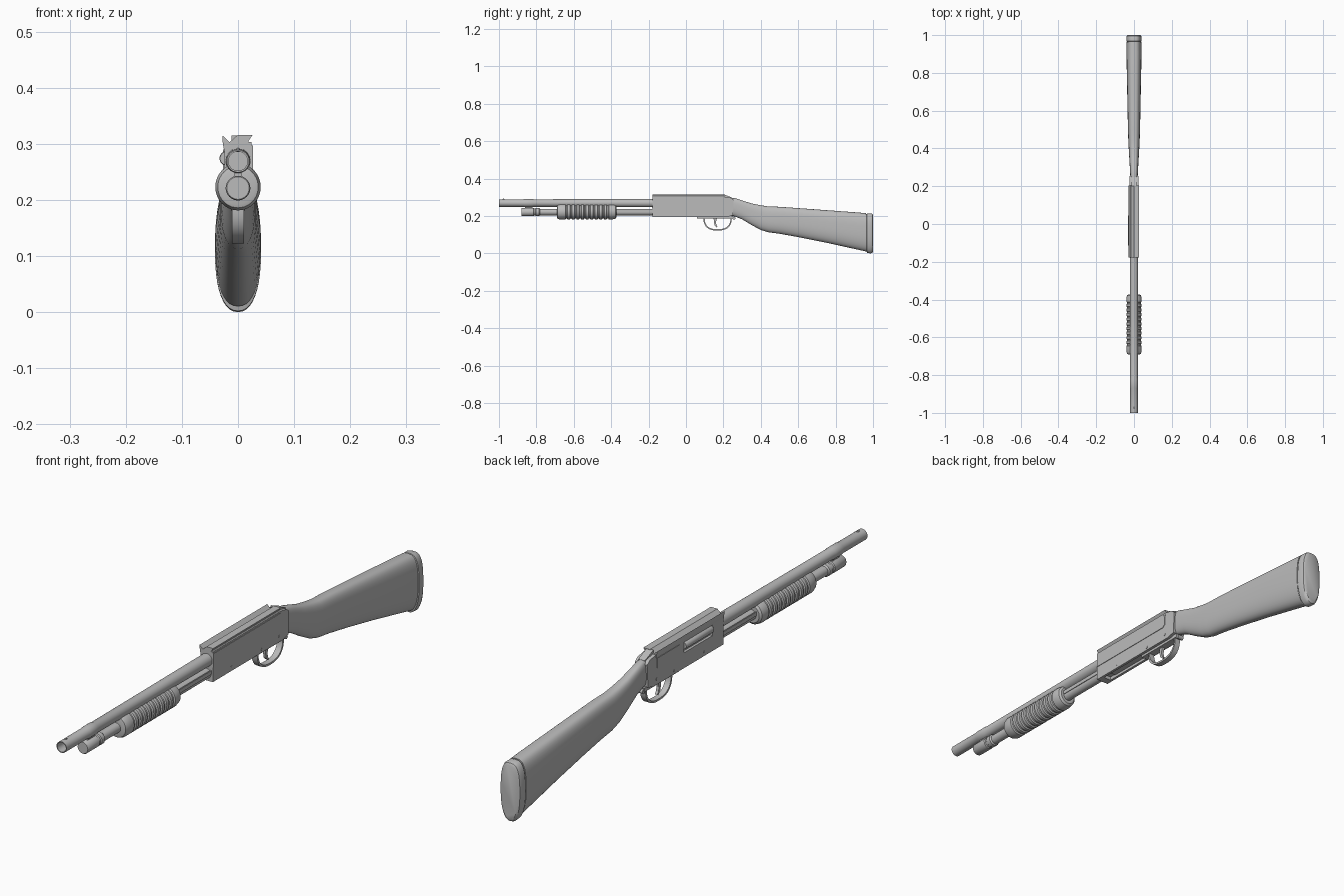
import bpy, bmesh, math

cube = bpy.data.objects.get("Cube")
if cube:
    bpy.data.objects.remove(cube)

grey = bpy.data.materials.new("plain grey")
grey.use_nodes = True
COLOUR = (0.5, 0.5, 0.5, 1)
grey.diffuse_color = COLOUR
for node in grey.node_tree.nodes:
    if node.type == 'BSDF_PRINCIPLED':
        node.inputs["Base Color"].default_value = COLOUR


def finish(name, bm, smooth=False):
    bmesh.ops.recalc_face_normals(bm, faces=bm.faces)
    mesh = bpy.data.meshes.new(name)
    bm.to_mesh(mesh)
    bm.free()
    mesh.materials.append(grey)
    obj = bpy.data.objects.new(name, mesh)
    bpy.context.collection.objects.link(obj)
    if smooth:
        mesh.shade_smooth()
        mesh.set_sharp_from_angle(angle=math.radians(35))
    return obj


def loft(name, rings, n_top=2.0, n_bottom=2.0, x=0.0, segments=40):
    """Skin rings of (y, centre z, half width, half height)."""
    bm = bmesh.new()
    loops = []
    for y, zc, rx, rz in rings:
        loop = []
        for i in range(segments):
            a = math.tau * i / segments
            c, s = math.cos(a), math.sin(a)
            e = 2 / (n_top if s > 0 else n_bottom)
            loop.append(bm.verts.new((x + rx * math.copysign(abs(c) ** e, c), y,
                                      zc + rz * math.copysign(abs(s) ** e, s))))
        loops.append(loop)
    for a, b in zip(loops, loops[1:]):
        for i in range(segments):
            j = (i + 1) % segments
            bm.faces.new((a[i], a[j], b[j], b[i]))
    bm.faces.new(loops[0])
    bm.faces.new(loops[-1])
    return finish(name, bm, True)


def lathe(name, profile, z, x=0.0, stretch=1.0):
    return loft(name, [(y, z, r, r * stretch) for y, r in profile], x=x)


def prism(name, outline, lo, hi, axis='X', smooth=False):
    """Extrude a (y, z) outline along x, or an (x, z) outline along y."""
    bm = bmesh.new()
    place = (lambda p, t: (t, p[0], p[1])) if axis == 'X' else (lambda p, t: (p[0], t, p[1]))
    a = [bm.verts.new(place(p, lo)) for p in outline]
    b = [bm.verts.new(place(p, hi)) for p in outline]
    for i in range(len(a)):
        j = (i + 1) % len(a)
        bm.faces.new((a[i], a[j], b[j], b[i]))
    bm.faces.new(a)
    bm.faces.new(b)
    return finish(name, bm, smooth)


def box(name, x0, x1, y0, y1, z0, z1):
    return prism(name, [(y0, z0), (y1, z0), (y1, z1), (y0, z1)], x0, x1)


def cut(target, cutter):
    mod = target.modifiers.new("cut", 'BOOLEAN')
    mod.operation = 'DIFFERENCE'
    mod.object = cutter
    cutter.hide_render = True
    cutter.hide_set(True)


def pin(name, x, y, z, r, half):
    outline = [(y + r * math.cos(math.tau * i / 16), z + r * math.sin(math.tau * i / 16))
               for i in range(16)]
    return prism(name, outline, x - half, x + half, smooth=True)


BARREL_Z, TUBE_Z = 0.269, 0.221

# Barrel with an open bore, and the front bead
lathe("barrel", [(-0.9, 0.017), (-1, 0.017), (-1, 0.02), (-0.87, 0.02), (-0.865, 0.0215),
                 (-0.82, 0.0215), (-0.815, 0.02), (-0.5, 0.021), (-0.17, 0.0225)], BARREL_Z)
lathe("front_bead", [(-0.98, 0.002), (-0.976, 0.004), (-0.97, 0.002)], BARREL_Z + 0.02)

# Magazine tube, its end cap and the clamp to the barrel
lathe("magazine_tube", [(-0.8, 0.0175), (-0.17, 0.0175)], TUBE_Z)
lathe("magazine_cap", [(-0.88, 0.02), (-0.877, 0.022), (-0.815, 0.022), (-0.812, 0.019),
                       (-0.805, 0.019), (-0.802, 0.022), (-0.785, 0.022), (-0.78, 0.018)], TUBE_Z)
box("barrel_clamp", -0.006, 0.006, -0.86, -0.82, TUBE_Z + 0.01, BARREL_Z)

# Grooved sliding fore-end and its action bars
profile = [(-0.69, 0.03), (-0.688, 0.036), (-0.675, 0.0405), (-0.655, 0.0405)]
for i in range(10):
    y = -0.645 + i * 0.0245
    profile += [(y, 0.0405), (y + 0.003, 0.036), (y + 0.009, 0.036), (y + 0.012, 0.0405)]
profile += [(-0.395, 0.0405), (-0.378, 0.037), (-0.372, 0.03)]
lathe("fore_end", profile, TUBE_Z + 0.002, stretch=1.03)
for side, label in ((1, "left"), (-1, "right")):
    box("action_bar_" + label, side * 0.018 - 0.002, side * 0.018 + 0.002,
        -0.4, -0.16, 0.222, 0.236)

# Receiver body with loading and ejection ports
receiver = prism("receiver", [(-0.178, 0.195), (0.22, 0.195), (0.25, 0.203), (0.255, 0.285),
                              (0.24, 0.297), (0.205, 0.303), (-0.178, 0.303)], -0.0245, 0.0245)
cut(receiver, box("loading_port_cutter", -0.015, 0.015, -0.15, 0.06, 0.18, 0.208))
cut(receiver, box("ejection_port_cutter", -0.05, -0.015, -0.115, 0.045, 0.25, 0.288))
box("shell_lifter", -0.012, 0.012, -0.12, 0.06, 0.202, 0.209)
lathe("bolt", [(-0.113, 0.012), (-0.11, 0.013), (0.04, 0.013), (0.044, 0.012)], 0.274, x=-0.02)

# Top rail: a flat ridge and a thin fin with a valley between them
prism("top_rail", [(-0.025, 0.29), (0.025, 0.29), (0.025, 0.296), (0.018, 0.304), (0.026, 0.316),
                   (0, 0.316), (-0.015, 0.303), (-0.028, 0.315), (-0.027, 0.3)],
      -0.178, 0.205, 'Y')
prism("rail_ramp", [(0.2, 0.29), (0.25, 0.29), (0.25, 0.296), (0.205, 0.315), (0.2, 0.315)],
      -0.012, 0.014)

# Side plates with a rounded rear end
plate = [(-0.176, 0.247), (0.192, 0.247), (0.202, 0.255), (0.202, 0.29), (0.195, 0.297),
         (-0.176, 0.297)]
prism("left_side_plate", plate, 0.024, 0.0265)
prism("right_rear_plate", [(0.07, 0.245), (0.19, 0.245), (0.2, 0.255), (0.2, 0.29), (0.07, 0.29)],
      -0.0265, -0.024)
for y, z in ((-0.07, 0.209), (0.1, 0.206), (0.2, 0.215)):
    pin("receiver_pin", 0, y, z, 0.005, 0.0255)

# Trigger group
box("trigger_plate", -0.014, 0.014, 0.06, 0.255, 0.186, 0.2)
arc = [math.pi * (1 + i / 24) for i in range(25)]


def bow(ry, rz, n=0.8):
    return [(0.169 + ry * math.copysign(abs(math.cos(a)) ** n, math.cos(a)),
             0.19 - rz * abs(math.sin(a)) ** n) for a in arc]


prism("trigger_guard", bow(0.076, 0.068) + bow(0.069, 0.061)[::-1], -0.011, 0.011, smooth=True)
prism("trigger", [(0.148, 0.19), (0.166, 0.19), (0.16, 0.165), (0.163, 0.15), (0.17, 0.141),
                  (0.164, 0.139), (0.153, 0.15), (0.149, 0.168)], -0.005, 0.005)
pin("safety_button", 0, 0.257, 0.188, 0.008, 0.012)

# Shoulder stock: y, top, bottom, half width
stations = [(0.22, 0.295, 0.205, 0.018), (0.26, 0.296, 0.198, 0.020), (0.30, 0.283, 0.182, 0.022),
            (0.35, 0.267, 0.152, 0.025), (0.40, 0.257, 0.125, 0.028), (0.44, 0.251, 0.113, 0.030),
            (0.50, 0.249, 0.105, 0.032), (0.60, 0.242, 0.087, 0.034), (0.75, 0.231, 0.057, 0.037),
            (0.90, 0.220, 0.024, 0.040), (0.963, 0.215, 0.010, 0.040)]
loft("stock", [(y, (t + b) / 2, w, (t - b) / 2) for y, t, b, w in stations], 3.0, 2.3)
loft("butt_pad", [(0.96, 0.11, 0.038, 0.1), (0.966, 0.11, 0.038, 0.1), (0.968, 0.108, 0.041, 0.106),
                  (0.988, 0.107, 0.041, 0.107), (0.996, 0.107, 0.038, 0.104),
                  (1.0, 0.107, 0.032, 0.098)], 3.0, 2.3)
